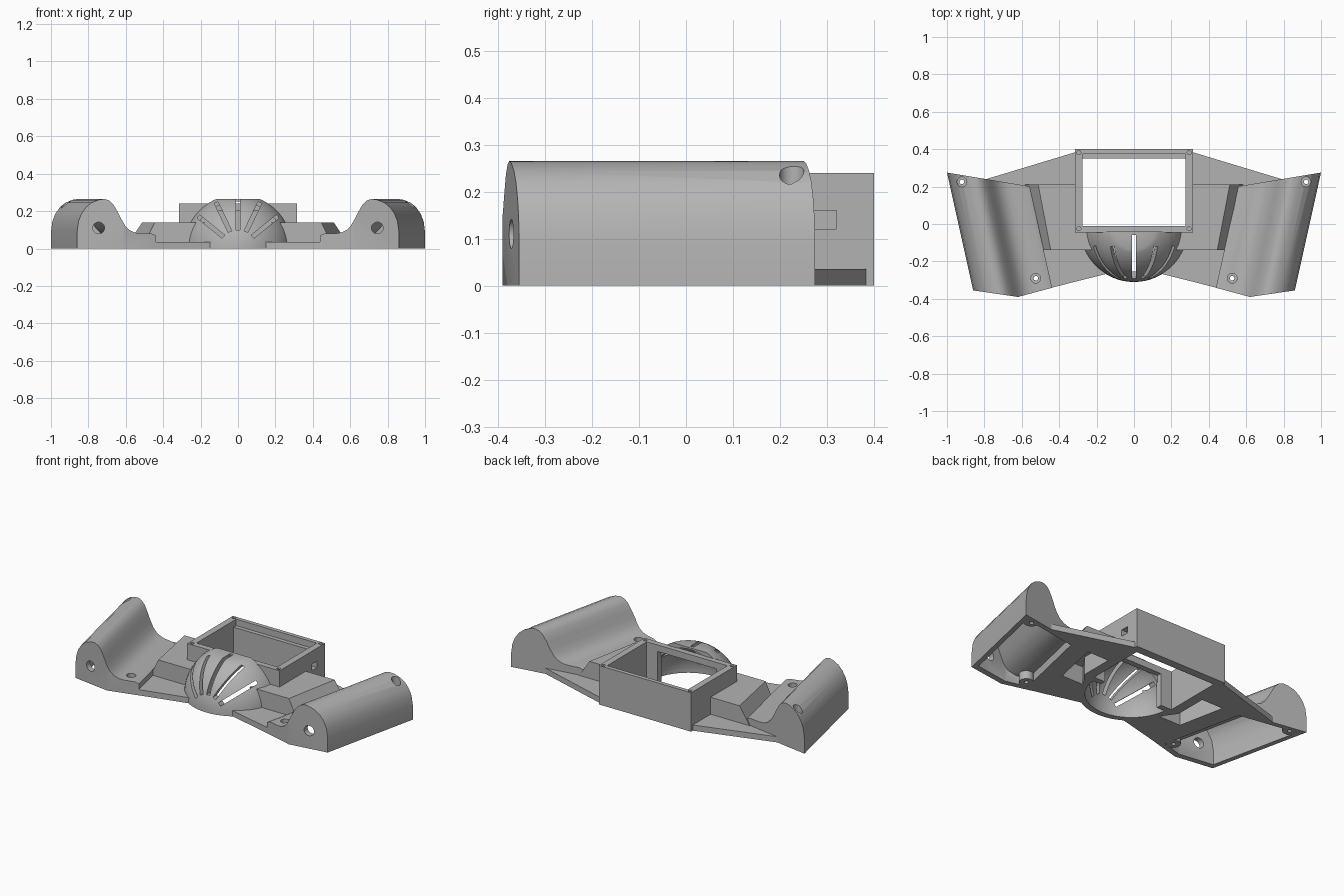
import bpy, bmesh, math
from mathutils import Matrix, Vector

old = bpy.data.objects.get("Cube")
if old:
    bpy.data.objects.remove(old, do_unlink=True)

GREY = (0.45, 0.45, 0.45, 1)
mat = bpy.data.materials.new("plain grey plastic")
mat.use_nodes = True
mat.diffuse_color = GREY
mat.node_tree.nodes["Principled BSDF"].inputs["Base Color"].default_value = GREY


def finish(name, bm):
    bmesh.ops.recalc_face_normals(bm, faces=bm.faces)
    me = bpy.data.meshes.new(name)
    bm.to_mesh(me)
    bm.free()
    ob = bpy.data.objects.new(name, me)
    bpy.context.collection.objects.link(ob)
    me.materials.append(mat)
    return ob


def loft(name, ring_a, ring_b):
    """Closed solid between two matching rings."""
    bm = bmesh.new()
    a = [bm.verts.new(p) for p in ring_a]
    b = [bm.verts.new(p) for p in ring_b]
    bm.faces.new(a)
    bm.faces.new(b)
    for i in range(len(a)):
        j = (i + 1) % len(a)
        bm.faces.new((a[i], a[j], b[j], b[i]))
    return finish(name, bm)


def prism(name, low, z0, z1, high=None):
    return loft(name, [(x, y, z0) for x, y in low], [(x, y, z1) for x, y in high or low])


def box(name, x0, x1, y0, y1, z0, z1):
    return prism(name, [(x0, y0), (x1, y0), (x1, y1), (x0, y1)], z0, z1)


def both(points):
    """Complete a half outline across x = 0."""
    return points + [(-x, y) for x, y in reversed(points)]


def cylinder(name, x, y, r, z0, z1):
    n = 24
    return prism(name, [(x + r * math.cos(t * math.tau / n), y + r * math.sin(t * math.tau / n))
                        for t in range(n)], z0, z1)


def sphere(name, r):
    bm = bmesh.new()
    bmesh.ops.create_uvsphere(bm, u_segments=64, v_segments=32, radius=r)
    bmesh.ops.translate(bm, verts=bm.verts, vec=(0, -0.02, 0))
    return finish(name, bm)


def combine(ob, tool, op="DIFFERENCE"):
    mod = ob.modifiers.new("cut", "BOOLEAN")
    mod.operation, mod.object, mod.solver = op, tool, "EXACT"
    deps = bpy.context.evaluated_depsgraph_get()
    deps.update()
    me = bpy.data.meshes.new_from_object(ob.evaluated_get(deps))
    ob.modifiers.clear()
    ob.data = me
    bpy.data.objects.remove(tool, do_unlink=True)


def smooth(ob):
    bpy.ops.object.select_all(action="DESELECT")
    ob.select_set(True)
    bpy.context.view_layer.objects.active = ob
    bpy.ops.object.shade_smooth_by_angle(angle=math.radians(30))


# Side wings: slanted arch profile, trimmed to a footprint, hollow below
def arch(name, profile):
    return loft(name, *[[(u + 0.222 * (y + 0.355), y, z) for u, z in profile] for y in (-0.6, 0.5)])


outer = [(.86, 0), (.86, .09), (.853, .145), (.838, .185), (.815, .22), (.785, .245), (.75, .26),
         (.72, .265), (.695, .257), (.672, .235), (.65, .195), (.63, .155), (.61, .122),
         (.585, .098), (.555, .085), (.52, .08), (.46, .08), (.435, .07), (.435, 0)]
inner = [(.83, -.05), (.83, .09), (.82, .15), (.79, .205), (.755, .23), (.72, .235), (.695, .22),
         (.665, .165), (.64, .115), (.6, .07), (.55, .05), (.48, .05), (.48, -.05)]
screws = [(.92, .225, .19), (.525, -.29, .05)]

wing = arch("side_wings", outer)
combine(wing, prism("footprint", [(1.2, .308), (.4, .175), (.3, -.304), (.62, -.39), (1.1, -.32)],
                    -.1, .4), "INTERSECT")
cavity = arch("cavity", inner)
combine(cavity, prism("inset", [(1.2, .278), (.5, .161), (.3, -.268), (.62, -.355), (1.1, -.285)],
                      -.2, .4), "INTERSECT")
for x, y, z in screws:
    combine(cavity, cylinder("post", x, y, .04, -.2, .4))
combine(wing, cavity)
for x, y, z in screws:
    combine(wing, cylinder("head", x, y, .026, z, .4))
    combine(wing, cylinder("shank", x, y, .012, -.1, .4))
hole = cylinder("cable_hole", 0, 0, .031, -.08, .08)
hole.data.transform(Matrix.Translation((.745, -.375, .11)) @ Matrix.Rotation(math.pi / 2, 4, "X"))
combine(wing, hole)
smooth(wing)
mirror = wing.modifiers.new("other_side", "MIRROR")
mirror.use_mirror_merge = False


# Cutters shared by the central parts
def window():
    return box("window", -.275, .275, -.01, .35, -.1, .4)


def passage():
    return box("passage", -.2, .2, -.12, .1, -.1, .2)


def pocket(side):
    pts = [(.335 * side, -.02), (.27 * side, -.11), (.42 * side, -.11), (.48 * side, .18),
           (.335 * side, .18)]
    return prism("pocket", pts, -.1, .11)


# Base plate
plate = prism("base_plate", both([(.31, .385), (.79, .24), (.57, .195), (.45, -.343), (.13, -.262)]),
              0, .035)
# Raised shoulder blocks with sloping ends
block = prism("shoulder_block", both([(.585, .21), (.50, -.14)]), .03, .14,
              both([(.512, .21), (.445, -.14)]))
for part in (plate, block):
    combine(part, window())
    combine(part, sphere("hollow", .255))
    combine(part, passage())
    for side in (1, -1):
        combine(part, pocket(side))

# Rectangular display frame with a ledge, corner screw holes and a side port
frame = box("display_frame", -.315, .315, -.045, .4, 0, .24)
combine(frame, window())
combine(frame, box("ledge", -.275, .275, .3, .375, .2, .4))
combine(frame, passage())
combine(frame, box("port", .2, .4, .27, .32, .12, .16))
for x in (-.295, .295):
    for y in (-.025, .382):
        combine(frame, cylinder("screw", x, y, .011, .14, .4))

# Front dome: thin half shell with a flat top and five fanned slots
dome = sphere("vented_dome", .29)
combine(dome, sphere("hollow", .255))
combine(dome, box("trim", -.5, .5, -.5, -.04, 0, .265), "INTERSECT")
for i in range(-2, 3):
    slot = box("slot", -.011, .011, -.6, -.06, .1, .272)
    slot.data.transform(Matrix.Rotation(math.radians(25.5 * i), 4, "Y"))
    combine(dome, slot)
smooth(dome)
